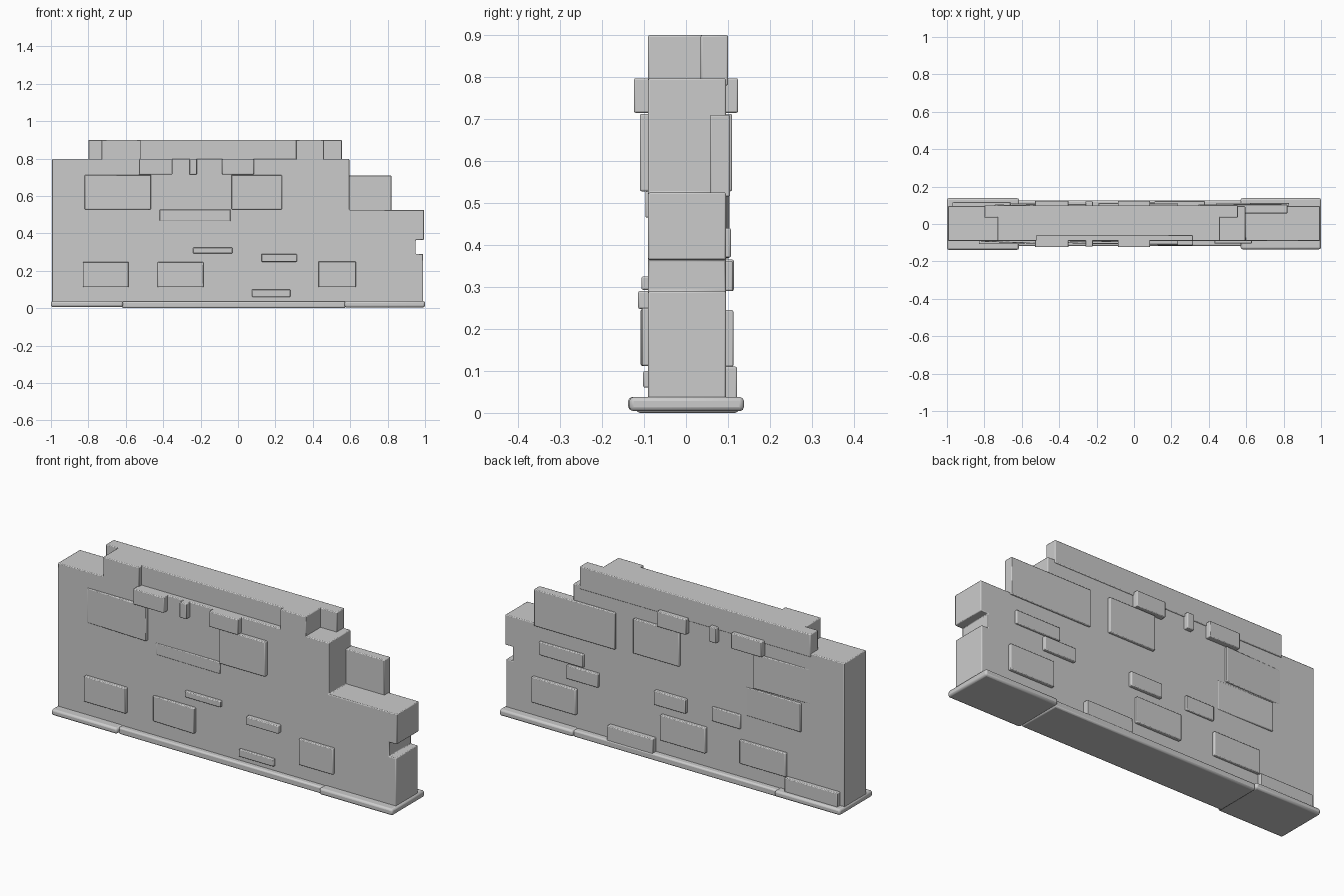
import bpy, bmesh


def finish(ob, bevel):
    """Soften the edges and shade by angle."""
    if bevel:
        m = ob.modifiers.new("worn_edges", 'BEVEL')
        m.width = bevel
        m.segments = 2
        m.limit_method = 'ANGLE'
    bpy.ops.object.select_all(action='DESELECT')
    ob.select_set(True)
    bpy.context.view_layer.objects.active = ob
    bpy.ops.object.shade_smooth_by_angle(angle=0.6)


def new_object(name, bm, bevel):
    bmesh.ops.recalc_face_normals(bm, faces=bm.faces)
    me = bpy.data.meshes.new(name)
    bm.to_mesh(me)
    bm.free()
    ob = bpy.data.objects.new(name, me)
    bpy.context.collection.objects.link(ob)
    finish(ob, bevel)


def profile(name, pts, y0, y1, bevel=0.004):
    """Extrude an xz outline from y0 to y1."""
    bm = bmesh.new()
    face = bm.faces.new([bm.verts.new((x, y0, z)) for x, z in pts])
    ext = bmesh.ops.extrude_face_region(bm, geom=[face])
    verts = [g for g in ext['geom'] if isinstance(g, bmesh.types.BMVert)]
    bmesh.ops.translate(bm, verts=verts, vec=(0, y1 - y0, 0))
    new_object(name, bm, bevel)


def box(name, x0, x1, y0, y1, z0, z1, bevel=0.004):
    profile(name, [(x0, z0), (x1, z0), (x1, z1), (x0, z1)], y0, y1, bevel)


def stone(name, side, x0, x1, z0, z1, d0, d1=None):
    """Stone standing out of one face; depth may taper from x0 to x1."""
    d1 = d0 if d1 is None else d1
    bm = bmesh.new()
    bmesh.ops.create_cube(bm, size=1)
    for v in bm.verts:
        left, outer = v.co.x < 0, v.co.y * side > 0
        depth = (d0 if left else d1) if outer else 0.075
        v.co = (x0 if left else x1, side * depth, z0 if v.co.z < 0 else z1)
    new_object(name, bm, 0.004)


# Main wall with stepped right end and a missing stone
profile("wall_body", [(-0.995, 0.01), (0.99, 0.01), (0.99, 0.29), (0.95, 0.29), (0.95, 0.365),
                      (0.995, 0.365), (0.995, 0.525), (0.595, 0.525), (0.595, 0.797), (-0.995, 0.797)],
        -0.09, 0.095)

# Broken top course
box("top_course_back", -0.80, 0.555, 0.035, 0.1, 0.78, 0.9)
box("top_course_front", -0.73, 0.46, -0.065, 0.045, 0.78, 0.9)
box("top_stone_left", -0.73, -0.52, -0.09, 0.0, 0.78, 0.9)
box("top_stone_right", 0.31, 0.46, -0.09, 0.0, 0.78, 0.9)

# Thin slab left standing on the lower right step
box("step_slab", 0.345, 0.82, 0.057, 0.105, 0.515, 0.71)

# Base course in three lengths
box("base_left", -1.0, -0.615, -0.138, 0.138, 0.006, 0.038, 0.01)
box("base_middle", -0.62, 0.575, -0.118, 0.125, 0.0, 0.036, 0.008)
box("base_right", 0.57, 1.0, -0.135, 0.138, 0.004, 0.038, 0.01)

# Stones repeated on both faces: x0, x1, z0, z1, depth left, depth right
SHARED = [(-0.53, -0.35, 0.715, 0.797, 0.124, 0.124), (-0.26, -0.22, 0.715, 0.797, 0.12, 0.12),
          (-0.085, 0.085, 0.715, 0.797, 0.124, 0.124), (-0.035, 0.235, 0.528, 0.712, 0.11, 0.11),
          (-0.82, -0.465, 0.528, 0.712, 0.094, 0.107)]
for i, s in enumerate(SHARED):
    for side, label in ((-1, "front"), (1, "back")):
        stone(f"upper_stone_{label}_{i}", side, *s)

FRONT = [(-0.24, -0.03, 0.293, 0.325, 0.106), (0.125, 0.315, 0.248, 0.29, 0.114),
         (-0.83, -0.585, 0.112, 0.247, 0.108), (-0.43, -0.185, 0.112, 0.247, 0.1, 0.107),
         (0.43, 0.63, 0.112, 0.25, 0.105), (0.075, 0.28, 0.06, 0.1, 0.102),
         (-0.42, -0.04, 0.465, 0.528, 0.091, 0.097)]
BACK = [(0.53, 0.79, 0.37, 0.44, 0.107), (0.44, 0.625, 0.29, 0.362, 0.112),
        (-0.075, 0.11, 0.29, 0.365, 0.114), (-0.39, -0.225, 0.29, 0.365, 0.106),
        (0.57, 0.83, 0.11, 0.245, 0.113), (-0.19, 0.075, 0.11, 0.245, 0.113),
        (-0.66, -0.39, 0.11, 0.235, 0.11), (-0.97, -0.66, 0.03, 0.11, 0.118),
        (0.11, 0.38, 0.03, 0.11, 0.122), (-0.745, -0.42, 0.368, 0.52, 0.104, 0.097)]
for side, label, stones in ((-1, "front", FRONT), (1, "back", BACK)):
    for i, s in enumerate(stones):
        stone(f"lower_stone_{label}_{i}", side, *s)
